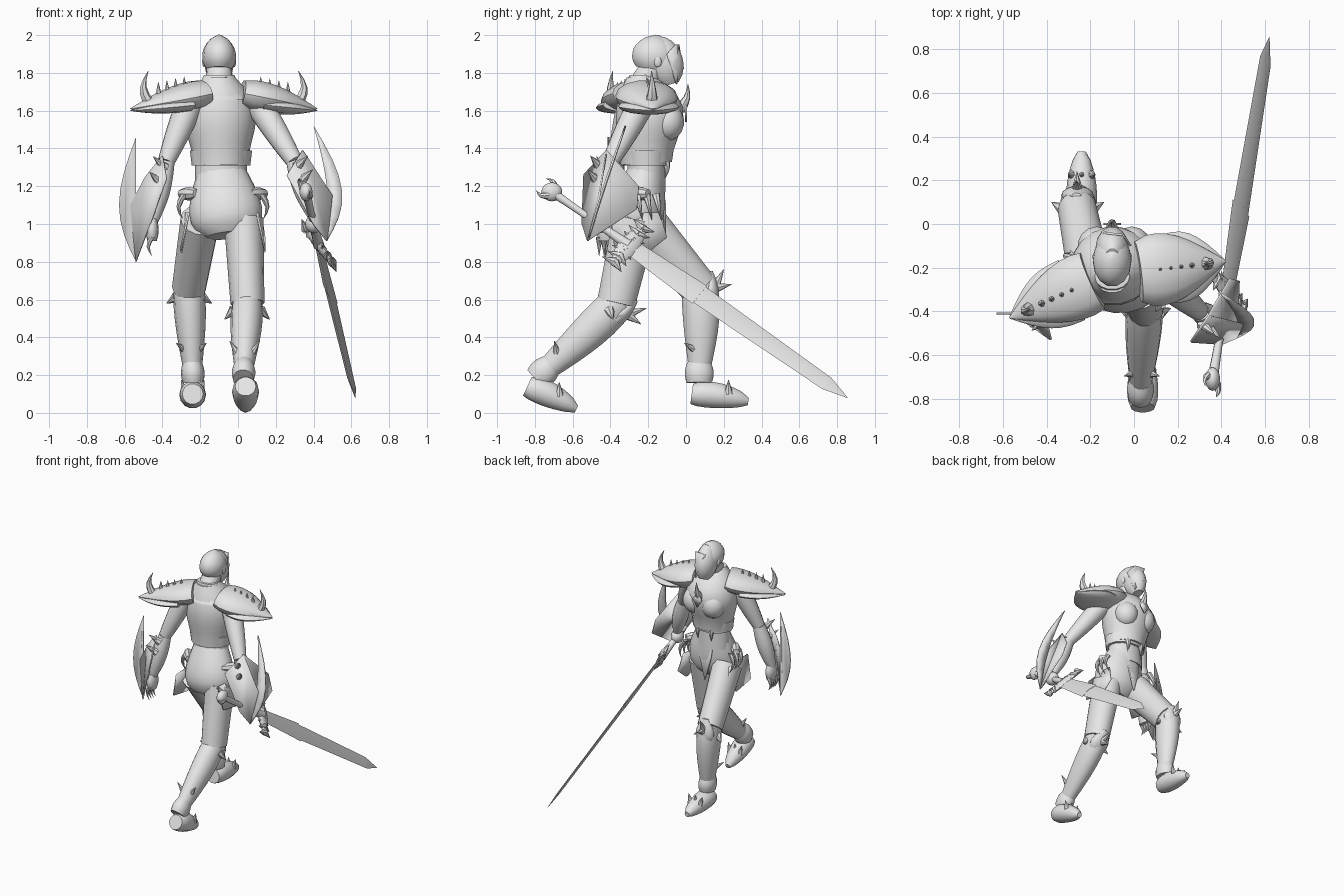
import bpy, bmesh, math
from mathutils import Vector as V

cube = bpy.data.objects.get("Cube")
if cube:
    bpy.data.objects.remove(cube, do_unlink=True)

grey = bpy.data.materials.new("plain_grey")
grey.use_nodes = True
grey.diffuse_color = (.8, .8, .8, 1)
grey.node_tree.nodes["Principled BSDF"].inputs["Base Color"].default_value = grey.diffuse_color
X, Y, Z = V((1, 0, 0)), V((0, 1, 0)), V((0, 0, 1))
NONE = V((0, 0, 0))
parts = []


def finish(name, bm):
    bmesh.ops.recalc_face_normals(bm, faces=bm.faces)
    mesh = bpy.data.meshes.new(name)
    bm.to_mesh(mesh)
    bm.free()
    mesh.materials.append(grey)
    obj = bpy.data.objects.new(name, mesh)
    bpy.context.collection.objects.link(obj)
    parts.append(obj)
    return obj


def limb(name, start, end, first, last, bulge=0, flat=1, ref=X, sway=NONE, skew=1, power=1, sides=14, steps=8):
    """Loft ellipses from start to end; the radius swells by a sine and the path sways."""
    bm = bmesh.new()
    start, end = V(start), V(end)
    along = (end - start).normalized()
    side = (ref - along * along.dot(ref)).normalized()
    other = along.cross(side) * flat
    loops = []
    for step in range(steps + 1):
        f = step / steps
        swell = abs(math.sin(math.pi * f ** skew)) ** power
        radius = first + (last - first) * f + bulge * swell
        centre = start.lerp(end, f) + sway * swell
        angles = [math.tau * k / sides for k in range(sides)]
        loops.append([bm.verts.new(centre + (side * math.cos(a) + other * math.sin(a)) * radius) for a in angles])
    for low, high in zip(loops, loops[1:]):
        for k in range(sides):
            bm.faces.new((low[k - 1], low[k], high[k], high[k - 1]))
    bm.faces.new(loops[0])
    bm.faces.new(loops[-1])
    return finish(name, bm)


def horn(name, base, offset, radius=.03, bend=NONE):
    base, offset = V(base), V(offset)
    ref = Y if abs(offset.normalized().x) > .8 else X
    limb(name, base, base + offset, radius, radius / 20, ref=ref, sway=bend, sides=7, steps=4)


def plate(name, points):
    bm = bmesh.new()
    bmesh.ops.triangulate(bm, faces=[bm.faces.new([bm.verts.new(p) for p in points])])
    obj = finish(name, bm)
    shell = obj.modifiers.new("thickness", "SOLIDIFY")
    shell.thickness, shell.offset = .01, 0


def crescent(name, top, belly, bottom):
    """A curved blade: an outer and a shallower inner arc between two tips."""
    top, belly, bottom = V(top), V(belly), V(bottom)
    middle = top.lerp(bottom, .5)

    def arc(depth):
        return [top.lerp(bottom, k / 8) + (belly - middle) * depth * math.sin(math.pi * k / 8) for k in range(9)]

    plate(name, arc(1) + arc(.3)[-2:0:-1])


def ball(name, centre, size):
    bm = bmesh.new()
    bmesh.ops.create_uvsphere(bm, u_segments=14, v_segments=9, radius=1)
    bmesh.ops.scale(bm, vec=size, verts=bm.verts)
    bmesh.ops.translate(bm, vec=centre, verts=bm.verts)
    finish(name, bm)


# Head, hair and neck
crown = V((-.1, -.15, 2))
limb("neck", (-.1, -.25, 1.7), (-.1, -.17, 1.84), .08, .065)
limb("head", (-.1, -.08, 1.74), crown - Z * .02, .035, .03, bulge=.045, flat=1.3, power=.7)
limb("hair", (-.1, -.18, 1.82), crown, .065, .01, bulge=.05, flat=1.35, skew=1.2, power=.6)
plate("hair_fringe", [crown + V(p) for p in ((-.04, .11, -.05), (.05, .1, -.05), (.085, .05, -.1),
                                             (.05, .1, -.26), (.01, .13, -.13))])
horn("nose", crown + V((0, .11, -.13)), (0, .03, -.05), .014)
for sign in (-1, 1):
    ball("ear", crown + V((.08 * sign, 0, -.14)), (.01, .02, .03))

# Torso, waist and hips
waist = V((-.09, -.21, 1.32))
collar = V((-.1, -.24, 1.78))
limb("chest_armor", waist, collar, .145, .08, bulge=.085, flat=.95, sway=Y * .035, skew=1.4, sides=18)
limb("abdomen", waist - Z * .15, waist + Z * .05, .14, .135, flat=.75)
limb("waist_band", waist - Z * .01, waist + Z * .07, .155, .165, flat=.78)
limb("hip_armor", (-.05, -.29, .94), waist - Z * .04, .12, .13, bulge=.07, flat=.75, skew=.65, sides=18)
limb("collar_guard", collar - Z * .12, collar + Z * .01, .17, .08, bulge=-.01, flat=.75)
for sign in (-1, 1):
    ball("breast_plate", (-.09 + .08 * sign, -.1, 1.54), (.09, .09, .1))
    horn("waist_tooth", waist + V((.06 * sign, .1, .02)), Z * -.1, .025, Y * .01)
horn("chest_horn", (-.1, -.04, 1.6), (0, .05, .14), .035, Y * .02)
gem = V((-.1, 0, 1.6))
plate("chest_gem", [gem + Z * .06, gem + X * .04, gem - Z * .06, gem - X * .04])
loin = V((-.09, -.11, 1.1))
plate("front_loin_plate", [loin + V((-.06, -.02, .14)), loin + V((.06, -.02, .14)), loin + X * .05, loin - Z * .18, loin - X * .05])

# Hip side plates and gripping claws
for sign in (-1, 1):
    rim = V((-.08 + .22 * sign, -.2, 1.16))
    out = X * sign
    plate("thigh_side_plate", [rim + V(p) - out * inset for p, inset in (
        ((0, -.2, -.1), .04), ((0, .06, -.1), .02), ((0, .1, -.23), 0), ((0, 0, -.31), 0), ((0, -.18, -.28), 0))])
    limb("claw_wrist", rim - out * .08 - Y * .1, rim, .025, .025, bulge=.01, ref=Z, sides=8)
    for k in range(3):
        horn("hip_claw", rim - out * .02 + Y * (.05 * k - .06), out * .01 + Y * .03 - Z * .14, .022, out * .03)

# Legs, from hip, knee, ankle, heel and toe joints
legs = {
    "left": ((.03, -.27, 1.02), (.05, -.37, .58), (.03, -.75, .22), (.04, -.84, .14), (.04, -.58, .02)),
    "right": ((-.2, -.23, 1.02), (-.26, .07, .66), (-.24, .07, .22), (-.24, .03, .1), (-.24, .33, .06)),
}
for name, joints in legs.items():
    hip, knee, ankle, heel, toe = map(V, joints)
    down = (ankle - knee).normalized()
    front = X.cross(down)
    limb(name + "_thigh", hip, knee, .105, .09, flat=1.15)
    limb(name + "_shin", knee - down * .03, ankle + down * .05, .075, .04, bulge=.02, flat=1.2, sway=front * .01, skew=.7)
    cap = knee + front * .06
    limb(name + "_knee_guard", cap - down * .09, cap + down * .15, .02, .01, bulge=.06, flat=.6)
    limb(name + "_boot", heel, toe, .055, .02, bulge=.03, sway=Z * .01, power=.6)
    limb(name + "_ankle_cuff", ankle + down * .06, ankle - down * .05, .055, .05, bulge=.01, flat=1.25)
    for sign in (-1, 1):
        horn(name + "_knee_side_spike", knee + X * sign * .07 + down * .05, X * sign * .05 + front * .03 - Z * .03)
        horn(name + "_calf_spike", ankle - down * .1 + X * sign * .02, X * sign * .06 - front * .08 - down * .05)
    for lift in (.02, .1):
        horn(name + "_knee_spike", cap + front * .02, front * (.1 - lift / 2) - down * lift)
    instep = heel.lerp(toe, .65) + Z * .03
    for sway in (-.04, 0, .04):
        horn(name + "_boot_spike", instep + X * sway, X * sway / 2 + Z * .07, .025)

# Shoulder pads with a lower rim, a row of spikes and a big horn
for name, inner, tip, swell in (("left", (.02, -.22, 1.69), (.42, -.17, 1.61), .07),
                                ("right", (-.19, -.26, 1.69), (-.57, -.43, 1.61), .045)):
    inner, tip = V(inner), V(tip)
    along = (tip - inner).normalized()
    across = Z.cross(along)
    limb(name + "_shoulder_pad", inner, tip, .14, .004, bulge=swell, flat=.52, ref=across, skew=.8)
    limb(name + "_shoulder_rim", inner.lerp(tip, .25) - Z * .04, tip - Z * .01, .15, .004, bulge=swell, flat=.25, ref=across)
    for k in range(4):
        horn(name + "_pad_spike", inner.lerp(tip, .25 + .12 * k) + Z * .05, Z * .06, .016)
    horn(name + "_pad_horn", inner.lerp(tip, .75) + Z * .02, Z * .16, .035, along * .03)

# Arms, from shoulder, elbow and wrist joints
arms = {
    "left": ((.1, -.23, 1.65), (.3, -.4, 1.33), (.4, -.46, 1.04)),
    "right": ((-.25, -.29, 1.65), (-.38, -.37, 1.33), (-.46, -.42, 1)),
}
for name, joints in arms.items():
    shoulder, elbow, wrist = map(V, joints)
    limb(name + "_upper_arm", shoulder, elbow, .075, .045, bulge=.005)
    limb(name + "_forearm", elbow, wrist, .045, .03, bulge=.02)
    out = X * math.copysign(1, wrist.x)
    for f in (.1, .35):
        horn(name + "_forearm_spike", elbow.lerp(wrist, f) - Y * .05, out * .06 - Y * .05 + Z * .06)
grip = V((.4, -.465, 1))
ball("left_fist", grip, (.045, .055, .05))
palm = V((-.455, -.42, .97))
limb("right_hand", palm + Z * .06, palm - Z * .06, .025, .025, bulge=.01, flat=1.6)
for k in range(4):
    horn("right_finger", palm + V((0, .026 * k - .04, -.04)), Z * -.1, .018, X * -.02)

# Forearm shields with crescent blades
plate("right_forearm_shield", [(-.4, -.45, 1.36), (-.49, -.43, 1.25), (-.57, -.41, 1.1), (-.54, -.42, .8),
                               (-.45, -.48, 1.04), (-.38, -.53, 1.24)])
crescent("right_crescent", (-.54, -.41, 1.46), (-.63, -.41, 1.1), (-.54, -.41, .8))
peak, ridge, base = V((.34, -.42, 1.39)), V((.5, -.46, 1.15)), V((.47, -.52, .91))
plate("left_shield_back", [peak, (.26, -.54, 1.26), (.4, -.55, 1), base, ridge])
plate("left_shield_side", [peak, ridge, base, (.48, -.26, 1.08), (.44, -.25, 1.2)])
crescent("left_crescent", (.4, -.32, 1.52), (.55, -.44, 1.18), base)

# Sword, with a toothed guard set across the blade
pommel, point = V((.36, -.71, 1.17)), V((.62, .855, .08))
axis = (point - pommel).normalized()
edge = V((-.5, .52, .62))
guard, shoulder, taper = (pommel.lerp(point, f) for f in (.26, .5, .93))
limb("sword_grip", pommel, guard, .025, .03, bulge=-.008, sides=10)
limb("sword_guard", guard - edge * .17, guard + edge * .17, .01, .01, bulge=.045, flat=.4, ref=axis, sides=8)
limb("sword_blade", guard, shoulder, .05, .072, flat=.18, ref=edge, sides=4)
limb("sword_blade_end", shoulder, taper, .062, .045, flat=.18, ref=edge, sides=4)
limb("sword_tip", taper, point, .045, .002, flat=.18, ref=edge, sides=4)
ball("sword_pommel", pommel, (.035, .055, .05))
for sign in (-1, 1):
    horn("pommel_claw", pommel + edge * .03 * sign, edge * .02 * sign - axis * .07, .022, edge * .02 * sign)
    for k in range(3):
        horn("guard_tooth", guard + edge * sign * (.04 + .05 * k), axis * .06 + edge * sign * .03, .025)
        horn("guard_tooth", guard + edge * sign * (.04 + .05 * k), axis * -.07 + edge * sign * .02, .025)

bpy.ops.object.select_all(action="DESELECT")
for obj in parts:
    obj.select_set(True)
bpy.context.view_layer.objects.active = parts[0]
bpy.ops.object.shade_smooth_by_angle(angle=math.radians(40))
